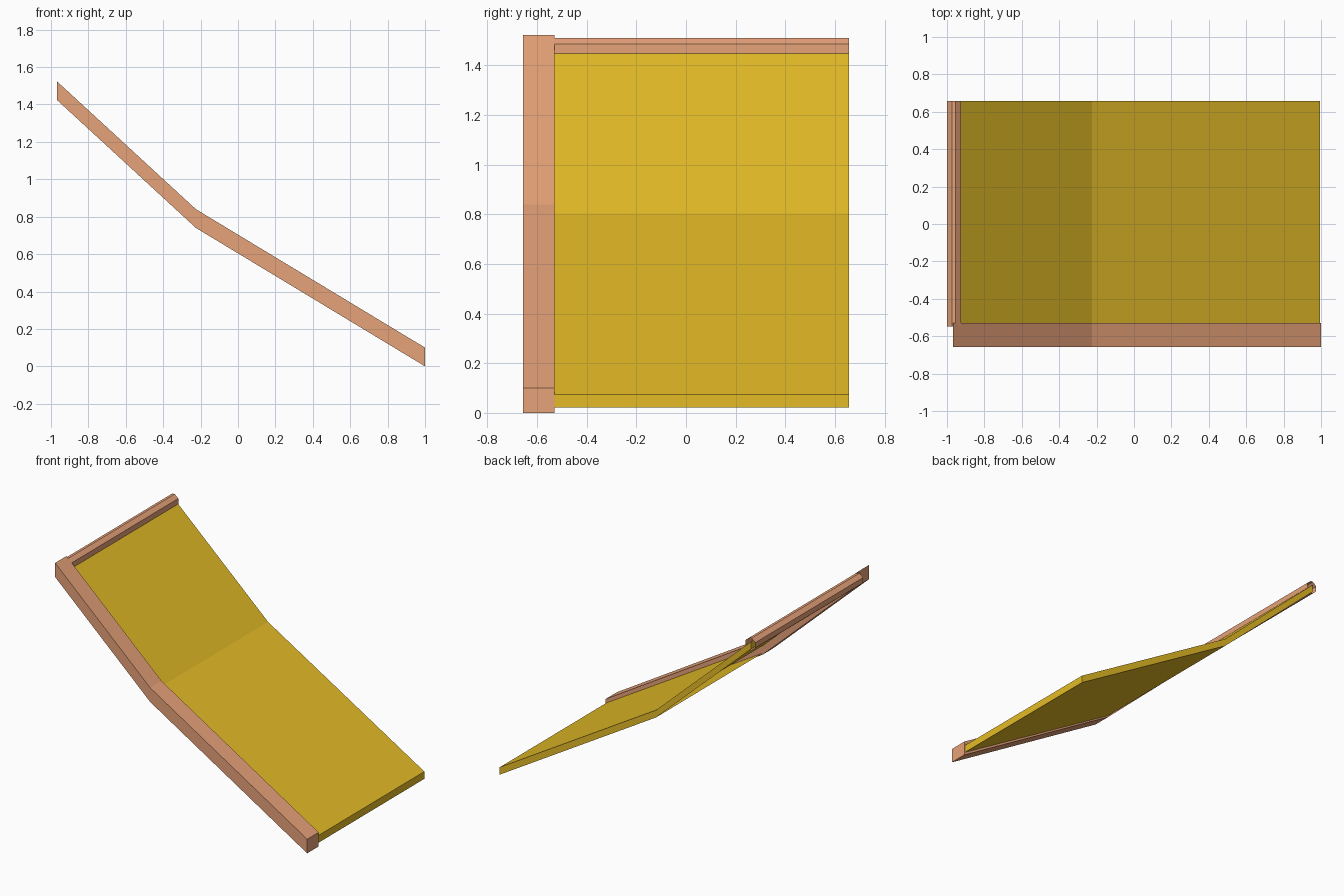
import bpy
import bmesh

cube = bpy.data.objects.get("Cube")
if cube:
    bpy.data.objects.remove(cube, do_unlink=True)


def material(name, rgb):
    m = bpy.data.materials.new(name)
    m.use_nodes = True
    m.diffuse_color = (*rgb, 1)
    m.node_tree.nodes["Principled BSDF"].inputs["Base Color"].default_value = (*rgb, 1)
    return m


def extrude_profile(name, profile, y0, y1, mat, caps=True, open_sides=()):
    """Sweep a closed x-z profile from y0 to y1, leaving some sides open."""
    bm = bmesh.new()
    front = [bm.verts.new((x, y0, z)) for x, z in profile]
    back = [bm.verts.new((x, y1, z)) for x, z in profile]
    n = len(profile)
    sides = []
    for i in range(n):
        j = (i + 1) % n
        sides.append(bm.faces.new((front[i], front[j], back[j], back[i])))
    if caps:
        bm.faces.new(front)
        bm.faces.new(back[::-1])
    bmesh.ops.recalc_face_normals(bm, faces=bm.faces)
    bmesh.ops.delete(bm, geom=[sides[i] for i in open_sides], context='FACES_ONLY')
    mesh = bpy.data.meshes.new(name)
    bm.to_mesh(mesh)
    bm.free()
    mesh.materials.append(mat)
    obj = bpy.data.objects.new(name, mesh)
    bpy.context.collection.objects.link(obj)
    return obj


def bent_strip(top, thickness):
    """Bent band profile with vertical ends."""
    return top + [(x, z - thickness) for x, z in reversed(top)]


wood = material("warm wood", (0.79, 0.36, 0.19))
gold = material("mustard panel", (0.78, 0.5, 0.02))

# Bent side beam along the front
beam_top = [(1.0, 0.1), (-0.225, 0.84), (-0.967, 1.523)]
extrude_profile("side_beam", bent_strip(beam_top, 0.1), -0.657, -0.53, wood)

# Bent panel, open beneath its upper half
panel_top = [(0.994, 0.074), (-0.225, 0.803), (-0.967, 1.484)]
extrude_profile("slope_panel", bent_strip(panel_top, 0.052), -0.54, 0.657, gold,
                open_sides=[3])

# Eight-sided hollow rail along the upper end
cx, cz = -0.963, 1.467
quarter = [(0.037, 0.019), (0.009, 0.043)]
half = quarter + [(-x, z) for x, z in reversed(quarter)]
ring = half + [(-x, -z) for x, z in half]
extrude_profile("top_rail", [(cx + x, cz + z) for x, z in ring],
                -0.547, 0.657, wood, caps=False)
